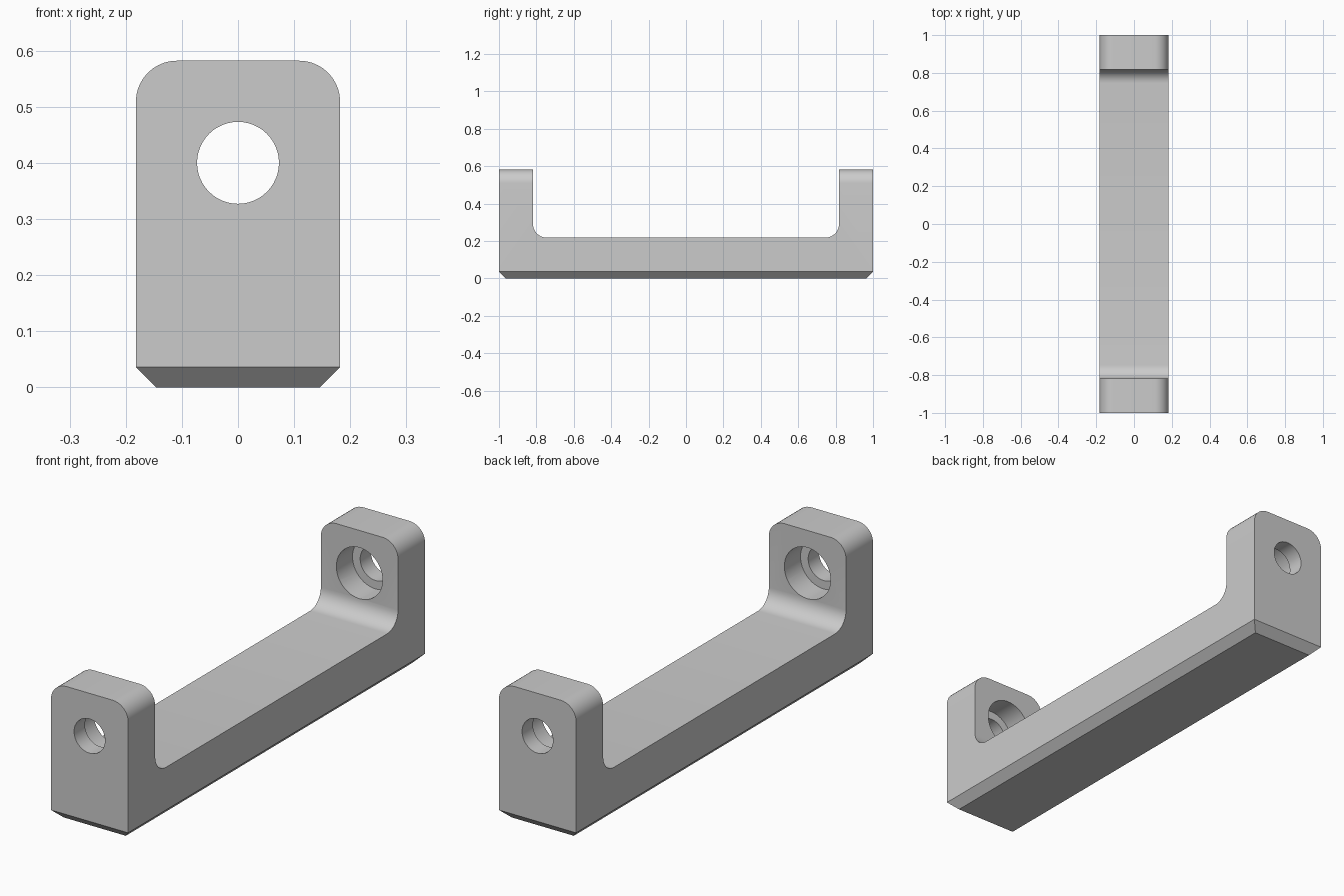
import bpy
import bmesh
import math
from mathutils import Matrix

cube = bpy.data.objects.get("Cube")
if cube:
    bpy.data.objects.remove(cube, do_unlink=True)

W, H, L = 0.182, 0.582, 1.0      # half width, height, half length
INNER, FLOOR = 0.818, 0.218      # inner upright face, bar top
R, CHAMFER = 0.073, 0.036        # corner radius, bottom chamfer
HOLE_Z, STEP = 0.4, 0.89         # hole axis height, counterbore floor

grey = bpy.data.materials.new("plain grey")
grey.use_nodes = True
grey.diffuse_color = (0.6, 0.6, 0.6, 1)
grey.node_tree.nodes["Principled BSDF"].inputs["Base Color"].default_value = (0.6, 0.6, 0.6, 1)


def make_object(name, bm):
    bmesh.ops.recalc_face_normals(bm, faces=bm.faces[:])
    mesh = bpy.data.meshes.new(name)
    bm.to_mesh(mesh)
    bm.free()
    mesh.materials.append(grey)
    obj = bpy.data.objects.new(name, mesh)
    bpy.context.collection.objects.link(obj)
    return obj


# Side profile: half outline with a filleted inner corner, then mirrored
half = [(L, 0), (L, H), (INNER, H)]
for i in range(11):
    a = math.radians(9 * i)
    half.append((INNER - R + R * math.cos(a), FLOOR + R - R * math.sin(a)))
outline = half + [(-y, z) for y, z in reversed(half)]

# Bracket body: extruded profile
bm = bmesh.new()
face = bm.faces.new([bm.verts.new((-W, y, z)) for y, z in outline])
ext = bmesh.ops.extrude_face_region(bm, geom=[face])
bmesh.ops.translate(bm, vec=(2 * W, 0, 0),
                    verts=[g for g in ext["geom"] if isinstance(g, bmesh.types.BMVert)])

# Rounded upright corners and chamfered underside
top = [e for e in bm.edges if all(v.co.z > H - 0.001 for v in e.verts)
       and abs(e.verts[0].co.x - e.verts[1].co.x) < 0.001]
bmesh.ops.bevel(bm, geom=top, offset=R, segments=10, profile=0.5, affect='EDGES')
bottom = [e for e in bm.edges if all(v.co.z < 0.001 for v in e.verts)]
bmesh.ops.bevel(bm, geom=bottom, offset=CHAMFER, segments=1, affect='EDGES')
body = make_object("mounting_bracket", bm)


# Cutters: through hole, and wide counterbore from the inner side
def cutter(name, radius, reach):
    bm = bmesh.new()
    turn = Matrix.Translation((0, 0, HOLE_Z)) @ Matrix.Rotation(math.pi / 2, 4, 'X')
    bmesh.ops.create_cone(bm, cap_ends=True, segments=48, radius1=radius,
                          radius2=radius, depth=2 * reach, matrix=turn)
    obj = make_object(name, bm)
    obj.hide_render = True
    return obj


bpy.context.view_layer.objects.active = body
body.select_set(True)
for name, radius, reach in (("screw_hole_cutter", 0.073, 1.2),
                            ("counterbore_cutter", 0.109, STEP + 0.035 - 0.0 - 0.035 + 0.037)):
    tool = cutter(name, radius, reach)
    mod = body.modifiers.new(name, 'BOOLEAN')
    mod.operation = 'DIFFERENCE'
    mod.solver = 'EXACT'
    mod.object = tool
    bpy.ops.object.modifier_apply(modifier=mod.name)
    bpy.data.objects.remove(tool, do_unlink=True)

bpy.ops.object.shade_smooth_by_angle(angle=math.radians(30))
